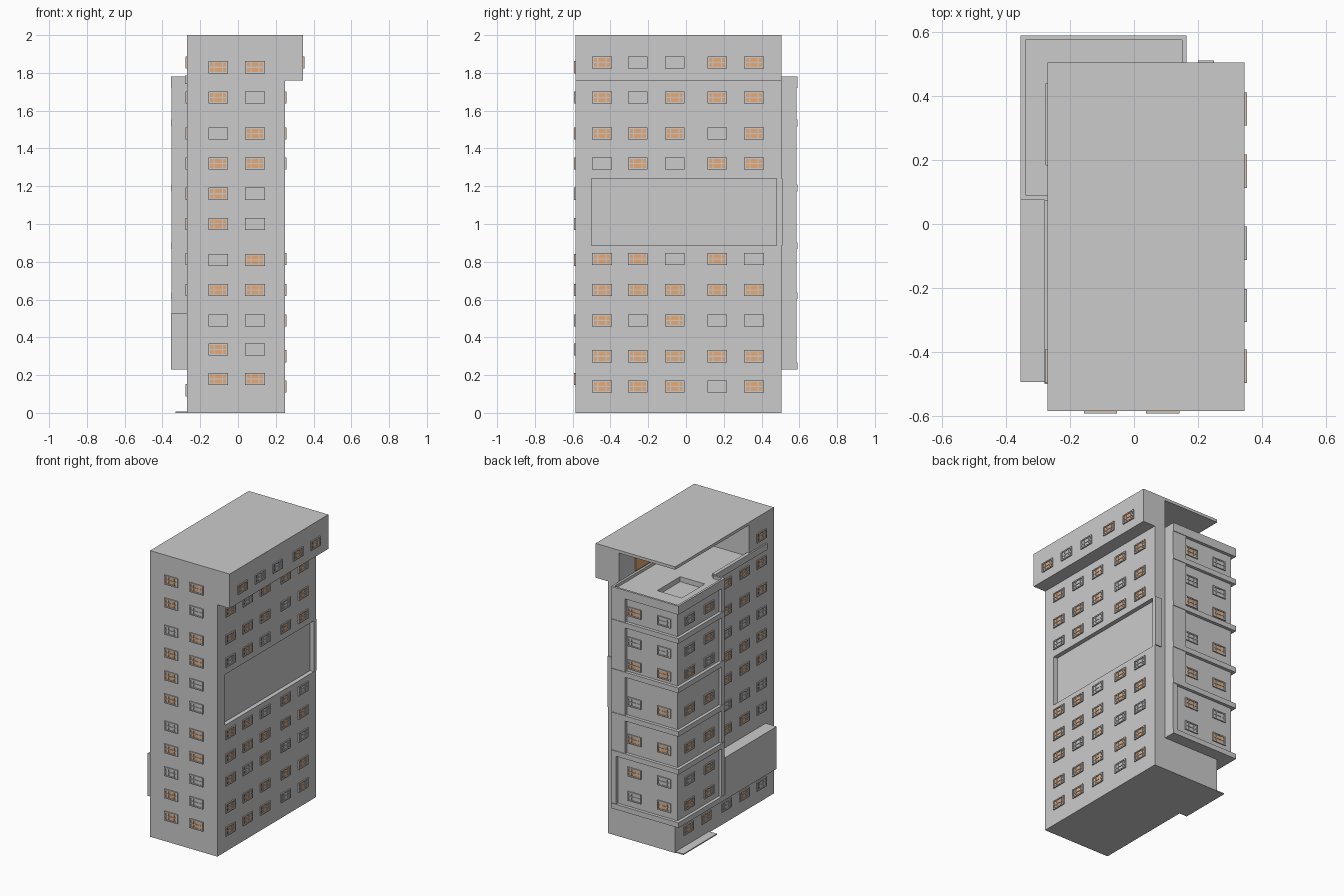
import bpy, bmesh, random
from mathutils import Matrix, Vector

random.seed(4)
if "Cube" in bpy.data.objects:
    bpy.data.objects.remove(bpy.data.objects["Cube"])


def material(name, rgb):
    m = bpy.data.materials.new(name)
    m.use_nodes = True
    m.diffuse_color = (*rgb, 1)
    m.node_tree.nodes["Principled BSDF"].inputs["Base Color"].default_value = (*rgb, 1)
    return m


GREY = material("concrete grey", (0.6, 0.6, 0.6))
LIT = material("warm window light", (0.8, 0.4, 0.18))


def add_box(bm, lo, hi, mat=0, frame=Matrix()):
    size = [b - a for a, b in zip(lo, hi)]
    mid = [(a + b) / 2 for a, b in zip(lo, hi)]
    m = frame @ Matrix.Translation(mid) @ Matrix.Diagonal((*size, 1))
    verts = bmesh.ops.create_cube(bm, size=1, matrix=m)["verts"]
    for f in {f for v in verts for f in v.link_faces}:
        f.material_index = mat


def finish(bm, name):
    me = bpy.data.meshes.new(name)
    bmesh.ops.recalc_face_normals(bm, faces=bm.faces)
    bm.to_mesh(me)
    bm.free()
    me.materials.append(GREY)
    me.materials.append(LIT)
    ob = bpy.data.objects.new(name, me)
    bpy.context.collection.objects.link(ob)
    return ob


def boxes(name, *parts, mat=0):
    bm = bmesh.new()
    for lo, hi in parts:
        add_box(bm, lo, hi, mat)
    return finish(bm, name)


def cut(ob, lo, hi):
    cutter = boxes(ob.name + "_cutter", (lo, hi))
    cutter.hide_render = True
    cutter.hide_viewport = True
    mod = ob.modifiers.new("recess", "BOOLEAN")
    mod.operation = "DIFFERENCE"
    mod.solver = "EXACT"
    mod.object = cutter


# Main extents
L, R, F, B = -0.27, 0.25, -0.585, 0.505
OVER = 0.345
BL, BR, BF, BB = -0.355, 0.165, 0.075, 0.59
DECK, TOP = 1.76, 2.0

# Tower with the long recessed panel on its side
tower = boxes("tower", ((L, F, 0), (R, B, 1.72)))
cut(tower, (R - 0.03, -0.5, 0.885), (R + 0.1, 0.48, 1.24))

# Top storey: front rooms, overhanging side wing and thin roof
boxes("top_front_rooms", ((L, F, 1.72), (R, -0.31, 1.98)))
boxes("top_side_wing", ((BR, F, DECK), (OVER, B, 1.98)), ((BR, F, 1.72), (R, B, DECK)))
boxes("roof", ((L, F, 1.98), (OVER, B, TOP)))
boxes("terrace_floor", ((L, -0.31, 1.72), (BR, BF, DECK)))
boxes("terrace_parapet", ((L - 0.01, -0.5, 1.74), (L + 0.015, BF, 1.785)))
boxes("terrace_glazing", ((BR - 0.008, 0.07, 1.79), (BR, 0.33, 1.94)), mat=1)

# Corner bay: inset core, floor ledges and end posts
IN = 0.022
boxes("bay_core", ((BL + IN, BF, 0.23), (BR, BB - IN, 1.72)))
deck = boxes("bay_deck", ((BL, BF, 1.72), (BR, BB, DECK)))
cut(deck, (-0.275, 0.185, 1.725), (-0.085, 0.44, 1.8))
boxes("bay_ledges", *[((BL, BF, z - 0.018), (BR, BB, z + 0.018))
                      for z in (0.248, 0.62, 0.885, 1.19, 1.535)])
boxes("bay_posts",
      ((0.06, BB - IN, 0.62), (BR, BB - 0.004, 1.72)),
      ((0.13, BB - IN, 0.23), (BR, BB - 0.004, 0.62)),
      ((BL + 0.004, BF, 0.23), (BL + IN, BF + 0.035, 1.72)))
LIP = 0.015
boxes("bay_parapet",
      ((BL, BF, DECK), (BL + LIP, BB, 1.78)),
      ((BR - LIP, BF, DECK), (BR, BB, 1.78)),
      ((BL, BB - LIP, DECK), (BR, BB, 1.78)),
      ((BL, BF, DECK), (L, BF + LIP, 1.78)))

# Low side block, entrance plate and back plate
boxes("side_block", ((BL, -0.495, 0.23), (L, BF, 0.525)))
boxes("entrance_plate", ((-0.33, 0.13, 0), (L, 0.5, 0.008)))
boxes("back_plate", ((0.2, B, 0.885), (R, B + 0.007, 1.24)))


# Windows: frame bars standing proud of a thin pane
def add_window(bm, frame, lit):
    w, h, out = 0.052, 0.032, 0.008
    add_box(bm, (-w, -h, -0.002), (w, h, 0.002), 1 if lit else 0, frame)
    for s in (-1, 1):
        add_box(bm, (s * w - s * 0.01, -h, 0), (s * w, h, out), 0, frame)
        add_box(bm, (-w, s * h - s * 0.008, 0), (w, s * h, out), 0, frame)
        add_box(bm, (s * 0.022 - 0.003, -h, 0), (s * 0.022 + 0.003, h, out - 0.002), 0, frame)
    add_box(bm, (-w, -0.003, 0), (w, 0.003, out - 0.002), 0, frame)


def window_wall(name, axis, sign, depth, columns, rows):
    """rows maps a height to the lit column numbers, or None for a random mix."""
    bm = bmesh.new()
    normal = Vector((sign, 0, 0)) if axis == "x" else Vector((0, sign, 0))
    up = Vector((0, 0, 1))
    side = up.cross(normal)
    for z, lit in rows:
        for i, c in enumerate(columns):
            d = depth(z) if callable(depth) else depth
            p = (d, c, z) if axis == "x" else (c, d, z)
            m = Matrix((side, up, normal)).transposed().to_4x4()
            on = random.random() < 0.65 if lit is None else str(i) in lit
            add_window(bm, Matrix.Translation(p) @ m, on)
    return finish(bm, name)


SIDE = (-0.445, -0.255, -0.06, 0.165, 0.36)
FRONT_ROWS = ((1.83, "01"), (1.67, "0"), (1.48, "1"), (1.32, "01"), (1.16, "0"), (1.0, "0"),
              (0.81, "1"), (0.65, "01"), (0.49, ""), (0.335, "0"), (0.18, "01"))
RIGHT_ROWS = ((1.855, "034"), (1.67, "0234"), (1.48, "0124"), (1.32, "134"), (0.815, "013"),
              (0.65, "01234"), (0.49, "02"), (0.3, "01234"), (0.14, "0124"))
window_wall("front_windows", "y", -1, F, (-0.105, 0.09), FRONT_ROWS)
window_wall("side_windows", "x", 1, lambda z: OVER if z > DECK else R, SIDE, RIGHT_ROWS)

WEST = [(z, None) for z in (1.67, 1.48, 1.32, 1.16, 1.0, 0.815, 0.65)]
window_wall("far_side_windows", "x", -1, L, SIDE[:3], WEST)
window_wall("far_side_top_window", "x", -1, L, SIDE[:1], [(1.855, "0")])
window_wall("base_windows", "x", -1, L, SIDE, [(0.12, "134")])

BAY = [(z, None) for z in (1.63, 1.42, 1.26, 1.0, 0.74, 0.51, 0.34)]
window_wall("bay_back_windows", "y", 1, BB - IN, (0.0, -0.23), BAY)
window_wall("bay_side_windows", "x", -1, BL + IN, (0.227, 0.438), BAY)
